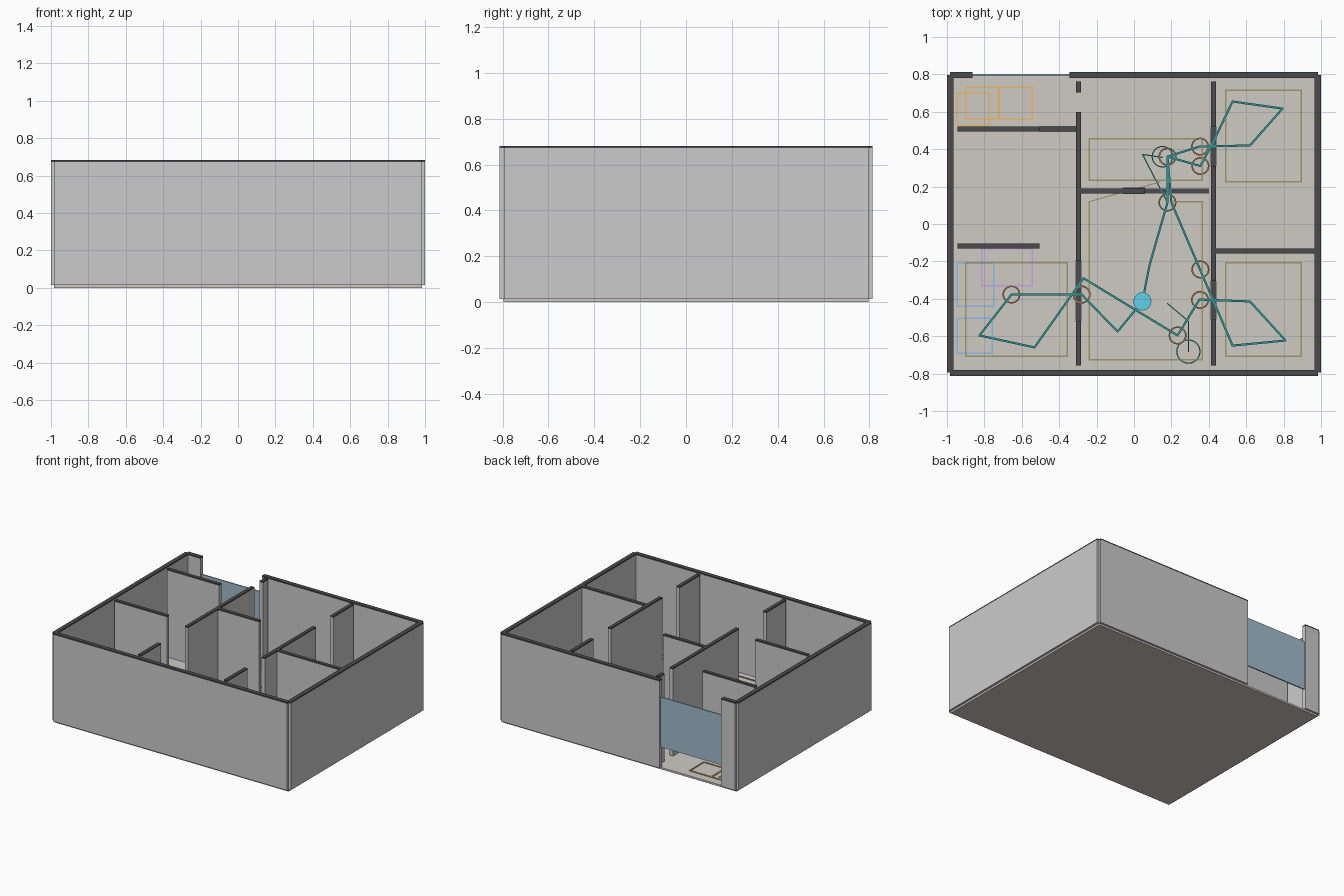
import bpy, bmesh, math
from mathutils import Matrix, Vector

if "Cube" in bpy.data.objects:
    bpy.data.objects.remove(bpy.data.objects["Cube"])

FLOOR, TOP, CAP = 0.014, 0.682, 0.01


def material(name, color):
    m = bpy.data.materials.new(name)
    m.diffuse_color = (*color, 1)
    m.use_nodes = True
    m.node_tree.nodes["Principled BSDF"].inputs["Base Color"].default_value = m.diffuse_color
    return m


DARK = material("dark_cap", (0.07, 0.07, 0.075))
BEIGE = material("floor_beige", (0.62, 0.6, 0.55))
GLASS = material("glass_blue", (0.36, 0.5, 0.6))
OLIVE = material("olive", (0.35, 0.3, 0.15))
ORANGE = material("orange", (0.85, 0.5, 0.15))
BLUE = material("blue", (0.25, 0.5, 0.9))
PURPLE = material("purple", (0.6, 0.35, 0.85))
TEAL = material("teal", (0.02, 0.32, 0.33))
BROWN = material("brown", (0.35, 0.18, 0.08))
CYAN = material("cyan", (0.1, 0.65, 0.8))


def finish(name, bm, mat=None):
    me = bpy.data.meshes.new(name)
    bm.to_mesh(me)
    bm.free()
    ob = bpy.data.objects.new(name, me)
    bpy.context.collection.objects.link(ob)
    if mat:
        me.materials.append(mat)
    return ob


def box(name, x0, x1, y0, y1, z0, z1, mat=None):
    bm = bmesh.new()
    m = Matrix.Translation(((x0 + x1) / 2, (y0 + y1) / 2, (z0 + z1) / 2))
    bmesh.ops.create_cube(bm, size=1, matrix=m @ Matrix.Diagonal((x1 - x0, y1 - y0, z1 - z0, 1)))
    return finish(name, bm, mat)


def wall(name, x0, x1, y0, y1):
    box(name, x0, x1, y0, y1, FLOOR, TOP - CAP)
    box(name + "_cap", x0, x1, y0, y1, TOP - CAP, TOP, DARK)


def strip(name, pts, mat, w=0.008, z=FLOOR, h=0.006, closed=False):
    """Chain of thin bars along a floor path."""
    bm = bmesh.new()
    pts = [Vector((*p, 0)) for p in pts]
    ends = pts[1:] + pts[:1] if closed else pts[1:]
    for a, b in zip(pts, ends):
        d = b - a
        mid = (a + b) / 2
        m = (Matrix.Translation((mid.x, mid.y, z + h / 2))
             @ Matrix.Rotation(math.atan2(d.y, d.x), 4, 'Z')
             @ Matrix.Diagonal((d.length + w * 0.6, w, h, 1)))
        bmesh.ops.create_cube(bm, size=1, matrix=m)
    return finish(name, bm, mat)


def outline(name, x0, x1, y0, y1, mat):
    strip(name, [(x0, y0), (x1, y0), (x1, y1), (x0, y1)], mat, closed=True)


def ring(name, x, y, r, mat, w=0.008):
    n = 24
    strip(name, [(x + r * math.cos(2 * math.pi * i / n), y + r * math.sin(2 * math.pi * i / n))
                 for i in range(n)], mat, w, FLOOR + 0.008, closed=True)


# floor slab
box("floor", -0.983, 0.983, -0.797, 0.797, 0, FLOOR, BEIGE)

# outer walls
for s, n in ((-1, "left"), (1, "right")):
    xs = sorted((s * 0.966, s * 1.0))
    wall(n + "_wall", xs[0], xs[1], -0.795, 0.797)
wall("front_wall", -0.983, 0.983, -0.813, -0.78)
wall("back_wall_short", -0.983, -0.863, 0.78, 0.813)
wall("back_wall_long", -0.345, 0.983, 0.78, 0.813)

# window panel in the back opening
box("window_panel", -0.863, -0.345, 0.792, 0.801, 0.17, 0.55, GLASS)

# partitions running front to back
for i, (x, y0, y1) in enumerate([(-0.297, -0.757, -0.52), (-0.297, -0.195, 0.6), (-0.297, 0.703, 0.762),
                                 (0.425, -0.757, -0.51), (0.425, -0.305, 0.31), (0.425, 0.52, 0.762)]):
    wall(f"long_partition_{i}", x - 0.0135, x + 0.0135, y0, y1)

# partitions running left to right
for i, (y, x0, x1) in enumerate([(0.508, -0.944, -0.505), (-0.118, -0.944, -0.505),
                                 (0.177, -0.285, 0.06), (-0.145, 0.438, 0.966)]):
    wall(f"cross_partition_{i}", x0, x1, y - 0.0135, y + 0.0135)

# dark door thresholds
for i, (x0, x1, y0, y1) in enumerate([(-0.314, -0.28, -0.52, -0.195), (0.408, 0.442, -0.51, -0.305),
                                      (0.408, 0.442, 0.31, 0.52), (-0.505, -0.31, 0.491, 0.525),
                                      (-0.06, 0.06, 0.16, 0.194), (0.06, 0.4, 0.164, 0.19)]):
    box(f"threshold_{i}", x0, x1, y0, y1, FLOOR, FLOOR + 0.007, DARK)

# room zone outlines
for i, r in enumerate([(0.49, 0.895, 0.227, 0.714), (-0.238, 0.366, 0.233, 0.457),
                       (-0.9, -0.356, -0.708, -0.206), (0.49, 0.895, -0.708, -0.206)]):
    outline(f"zone_{i}", *r, OLIVE)
strip("hall_zone", [(-0.238, 0.12), (-0.238, -0.725), (0.366, -0.725), (0.366, 0.12), (0.2, 0.12)], OLIVE)
strip("hall_zone_link", [(-0.238, 0.12), (0.14, 0.225)], OLIVE, 0.006)

# furniture outlines
for i, r in enumerate([(-0.944, -0.773, 0.527, 0.698), (-0.9, -0.725, 0.56, 0.73), (-0.72, -0.543, 0.56, 0.73)]):
    outline(f"orange_outline_{i}", *r, ORANGE)
for i, r in enumerate([(-0.944, -0.75, -0.44, -0.211), (-0.944, -0.757, -0.692, -0.505)]):
    outline(f"blue_outline_{i}", *r, BLUE)
outline("purple_outline", -0.815, -0.543, -0.329, -0.131, PURPLE)

# route through the rooms
route = [(0.045, -0.414), (0.083, -0.22), (0.179, 0.115), (0.179, 0.36), (0.35, 0.414), (0.62, 0.42),
         (0.794, 0.617), (0.527, 0.655), (0.425, 0.44), (0.355, 0.31), (0.179, 0.36), (0.2, 0.115),
         (0.42, -0.4), (0.527, -0.65), (0.81, -0.623), (0.62, -0.414), (0.35, -0.404), (0.233, -0.596),
         (-0.27, -0.29), (-0.532, -0.66), (-0.826, -0.596), (-0.655, -0.377), (-0.28, -0.377), (-0.088, -0.575)]
strip("route", route, TEAL, 0.011, FLOOR + 0.008, closed=True)
strip("side_route_back", [(0.179, 0.115), (0.045, 0.372), (0.152, 0.356)], TEAL, 0.006, FLOOR + 0.008)
strip("side_route_front", [(0.179, -0.425), (0.291, -0.52), (0.291, -0.682)], TEAL, 0.006, FLOOR + 0.008)

# waypoint rings
for i, (x, y) in enumerate([(0.179, 0.36), (0.353, 0.414), (0.355, 0.31), (0.179, 0.115), (0.355, -0.243),
                            (0.353, -0.406), (0.233, -0.596), (-0.28, -0.377), (-0.655, -0.377)]):
    ring(f"waypoint_{i}", x, y, 0.044, BROWN)
ring("goal_ring_back", 0.152, 0.36, 0.055, TEAL, 0.006)
ring("goal_ring_front", 0.291, -0.682, 0.062, TEAL, 0.006)

# start disc
bm = bmesh.new()
bmesh.ops.create_cone(bm, cap_ends=True, segments=24, radius1=0.048, radius2=0.048, depth=0.02,
                      matrix=Matrix.Translation((0.045, -0.414, FLOOR + 0.01)))
finish("start_disc", bm, CYAN)
